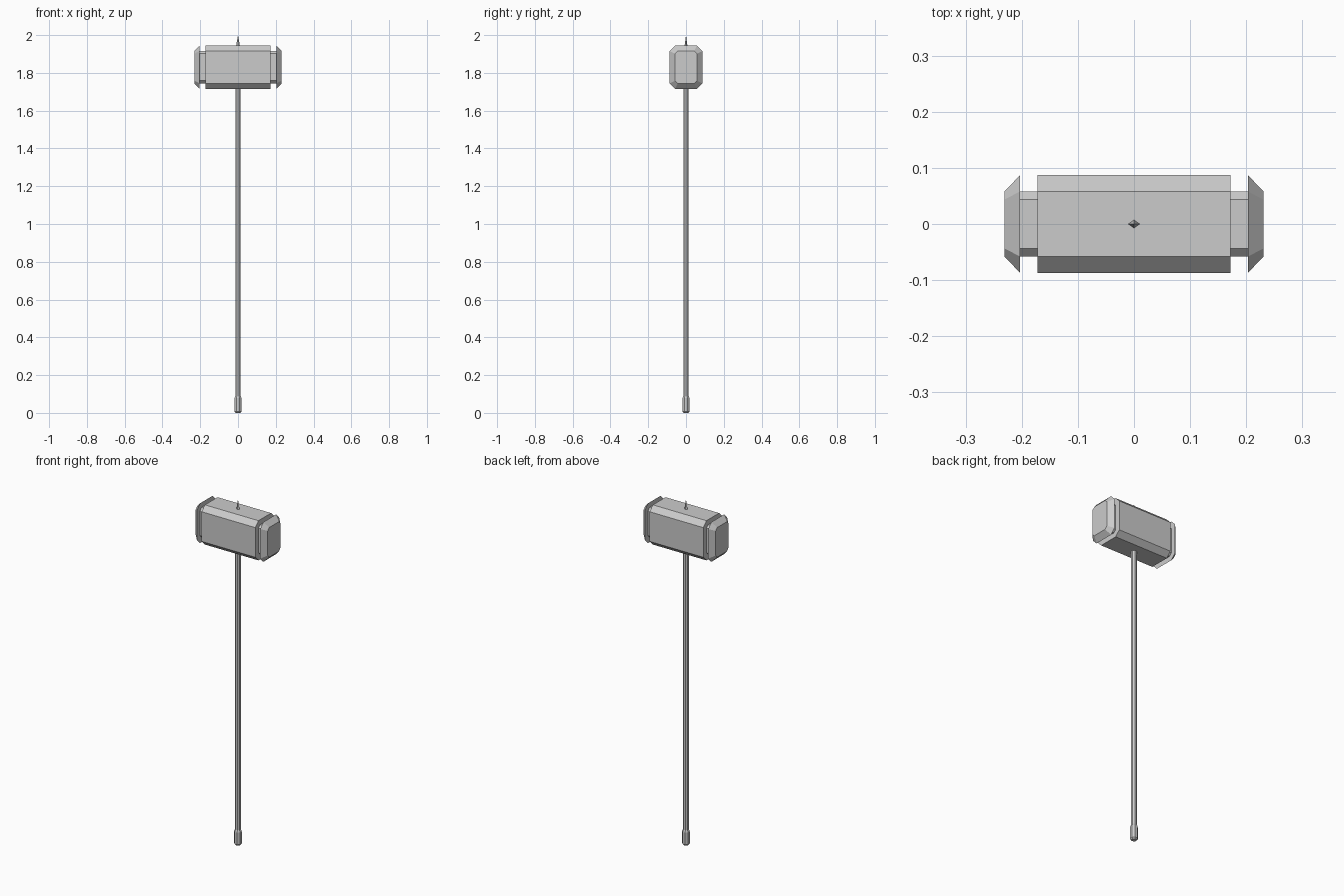
import bpy, bmesh, math

if "Cube" in bpy.data.objects:
    bpy.data.objects.remove(bpy.data.objects["Cube"])

HEAD_Z = 1.83


def loft(name, rings):
    """Skin equal-length rings of points and cap both ends."""
    bm = bmesh.new()
    loops = [[bm.verts.new(p) for p in ring] for ring in rings]
    n = len(loops[0])
    for a, b in zip(loops, loops[1:]):
        for i in range(n):
            j = (i + 1) % n
            bm.faces.new((a[i], a[j], b[j], b[i]))
    bm.faces.new(loops[0][::-1])
    bm.faces.new(loops[-1])
    bmesh.ops.recalc_face_normals(bm, faces=bm.faces)
    mesh = bpy.data.meshes.new(name)
    bm.to_mesh(mesh)
    bm.free()
    obj = bpy.data.objects.new(name, mesh)
    bpy.context.collection.objects.link(obj)
    return obj


def block_ring(x, hy, hz, c):
    """Rectangle with cut corners, lying across the x axis."""
    pts = [(hy, hz - c), (hy - c, hz), (c - hy, hz), (-hy, hz - c),
           (-hy, c - hz), (c - hy, -hz), (hy - c, -hz), (hy, c - hz)]
    return [(x, y, HEAD_Z + z) for y, z in pts]


def round_ring(z, rx, ry, sides, turn=0.0):
    angles = [turn + 2 * math.pi * i / sides for i in range(sides)]
    return [(rx * math.cos(a), ry * math.sin(a), z) for a in angles]


BIG = (0.087, 0.115, 0.029)
SMALL = (0.058, 0.086, 0.0145)

# Hammer head with a recessed neck and a tapered striking face at each end
loft("hammer_head", [block_ring(x, *BIG) for x in (-0.172, 0.172)])
for side, s in (("left", -1), ("right", 1)):
    loft(side + "_neck", [block_ring(s * x, *SMALL) for x in (0.172, 0.203)])
    loft(side + "_striking_face",
         [block_ring(s * 0.203, *BIG), block_ring(s * 0.231, *SMALL)])

# Shaft and pommel
T = math.pi / 8
loft("shaft", [round_ring(z, 0.0155, 0.0155, 8, T) for z in (0.08, 1.72)])
loft("pommel", [round_ring(z, r, r, 8, T) for z, r in
                ((0, 0.014), (0.008, 0.0205), (0.078, 0.0205), (0.09, 0.0155))])

# Thin diamond spike on top
loft("top_spike", [round_ring(z, 0.011 * k, 0.008 * k, 4) for z, k in
                   ((1.94, 1), (1.968, 0.5), (2.0, 0.03))])
